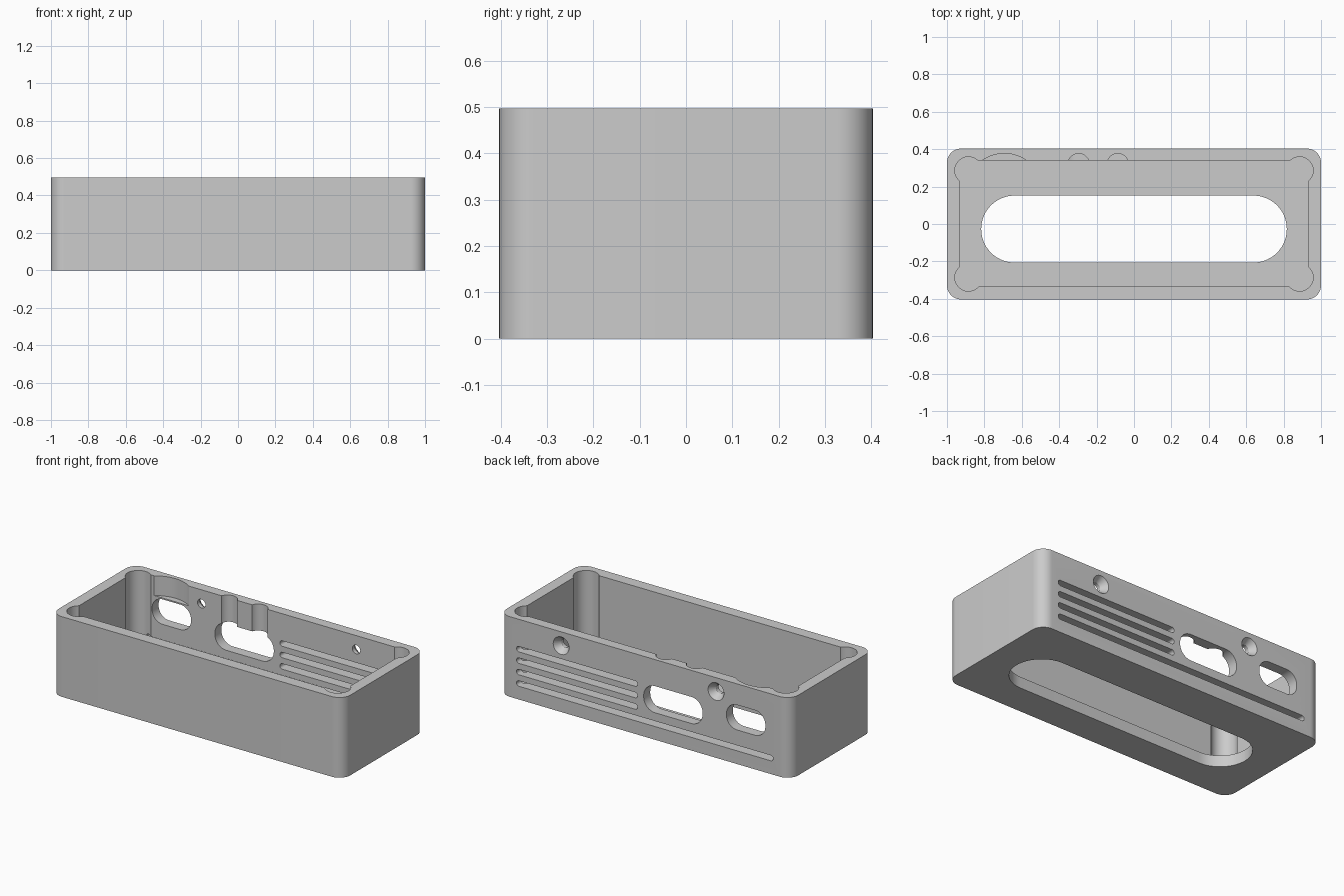
import bpy, bmesh, math
from mathutils import Matrix, Vector

if "Cube" in bpy.data.objects:
    bpy.data.objects.remove(bpy.data.objects["Cube"])

HALF_DEPTH, HEIGHT, FLOOR = 0.403, 0.497, 0.07
ABOVE = HEIGHT + 0.1


def add_object(name, bm):
    bmesh.ops.recalc_face_normals(bm, faces=bm.faces)
    mesh = bpy.data.meshes.new(name)
    bm.to_mesh(mesh)
    bm.free()
    obj = bpy.data.objects.new(name, mesh)
    bpy.context.collection.objects.link(obj)
    return obj


def rounded_prism(name, u, v, width, height, radius, lo, hi, along_y=False, steps=14):
    """Rounded rectangle centred on (u, v), extruded from lo to hi along z or y."""
    bm = bmesh.new()
    verts = []
    for i, (su, sv) in enumerate(((1, 1), (-1, 1), (-1, -1), (1, -1))):
        for k in range(steps + 1):
            a = (i + k / steps) * math.pi / 2
            pu = u + su * (width / 2 - radius) + radius * math.cos(a)
            pv = v + sv * (height / 2 - radius) + radius * math.sin(a)
            verts.append(bm.verts.new((pu, lo, pv) if along_y else (pu, pv, lo)))
    bmesh.ops.remove_doubles(bm, verts=verts, dist=0.0001)
    face = bm.faces.new(bm.verts)
    moved = bmesh.ops.extrude_face_region(bm, geom=[face])["geom"]
    shift = Vector((0, hi - lo, 0)) if along_y else Vector((0, 0, hi - lo))
    bmesh.ops.translate(bm, vec=shift, verts=[g for g in moved if isinstance(g, bmesh.types.BMVert)])
    # Keep the starting cap so that the prism is closed
    edges = [e for e in bm.edges if e.is_boundary]
    if edges:
        bmesh.ops.holes_fill(bm, edges=edges)
    return add_object(name, bm)


def cylinder(name, x, y, radius, lo, hi):
    return rounded_prism(name, x, y, 2 * radius, 2 * radius, radius, lo, hi)


def wall_cut(name, x, z, width, height, radius):
    return rounded_prism(name, x, z, width, height, radius, 0.28, 0.48, along_y=True)


def countersink(name, x, z):
    bm = bmesh.new()
    turn = Matrix.Translation((x, 0.393, z)) @ Matrix.Rotation(-math.pi / 2, 4, "X")
    bmesh.ops.create_cone(bm, cap_ends=True, segments=48, radius1=0.027, radius2=0.068,
                          depth=0.06, matrix=turn)
    return add_object(name, bm)


# Outer shell
case = rounded_prism("case_body", 0, 0, 2, 2 * HALF_DEPTH, 0.075, 0, HEIGHT)
cutters = []

# Main cavity with round relief at each corner
bm_cavity = rounded_prism("cavity", 0, 0.004, 1.86, 0.67, 0.002, FLOOR, ABOVE, steps=1)
cutters.append(bm_cavity)
for sx in (-1, 1):
    for sy in (-1, 1):
        cutters.append(cylinder("corner_relief", sx * 0.885, sy * 0.286, 0.073, FLOOR, ABOVE))

# Long opening in the floor
cutters.append(rounded_prism("floor_opening", 0, -0.027, 1.634, 0.358, 0.1788, -0.1, 0.2))

# Vent slots in the back wall, the lowest one running the full width
for z in (0.312, 0.241, 0.17):
    cutters.append(wall_cut("vent_slot", 0.465, z, 0.83, 0.034, 0.0168))
cutters.append(wall_cut("long_slot", 0, 0.099, 1.76, 0.034, 0.0168))

# Connector openings in the back wall
cutters.append(wall_cut("wide_port", -0.194, 0.25, 0.404, 0.165, 0.078))
cutters.append(wall_cut("small_port", -0.693, 0.289, 0.267, 0.155, 0.073))

# Plug clearances carved into the inside of the back wall
for x in (-0.296, -0.087):
    cutters.append(cylinder("narrow_clearance", x, 0.32, 0.0567, 0.3, ABOVE))
cutters.append(cylinder("wide_clearance", -0.693, 0.171, 0.206, 0.375, ABOVE))

# Countersunk screw holes
for x in (0.574, -0.488):
    cutters.append(wall_cut("screw_hole", x, 0.411, 0.054, 0.054, 0.027))
    cutters.append(countersink("screw_countersink", x, 0.411))

# Cut everything out of the shell
bpy.context.view_layer.objects.active = case
for cutter in cutters:
    mod = case.modifiers.new("cut", "BOOLEAN")
    mod.operation, mod.solver, mod.object = "DIFFERENCE", "EXACT", cutter
    bpy.ops.object.modifier_apply(modifier=mod.name)
    bpy.data.objects.remove(cutter)

# Plain grey finish
grey = bpy.data.materials.new("plain_grey")
grey.use_nodes = True
colour = (0.6, 0.6, 0.6, 1)
grey.diffuse_color = colour
grey.node_tree.nodes["Principled BSDF"].inputs["Base Color"].default_value = colour
case.data.materials.clear()
case.data.materials.append(grey)

bpy.ops.object.select_all(action="DESELECT")
case.select_set(True)
bpy.ops.object.shade_smooth_by_angle(angle=math.radians(30))
